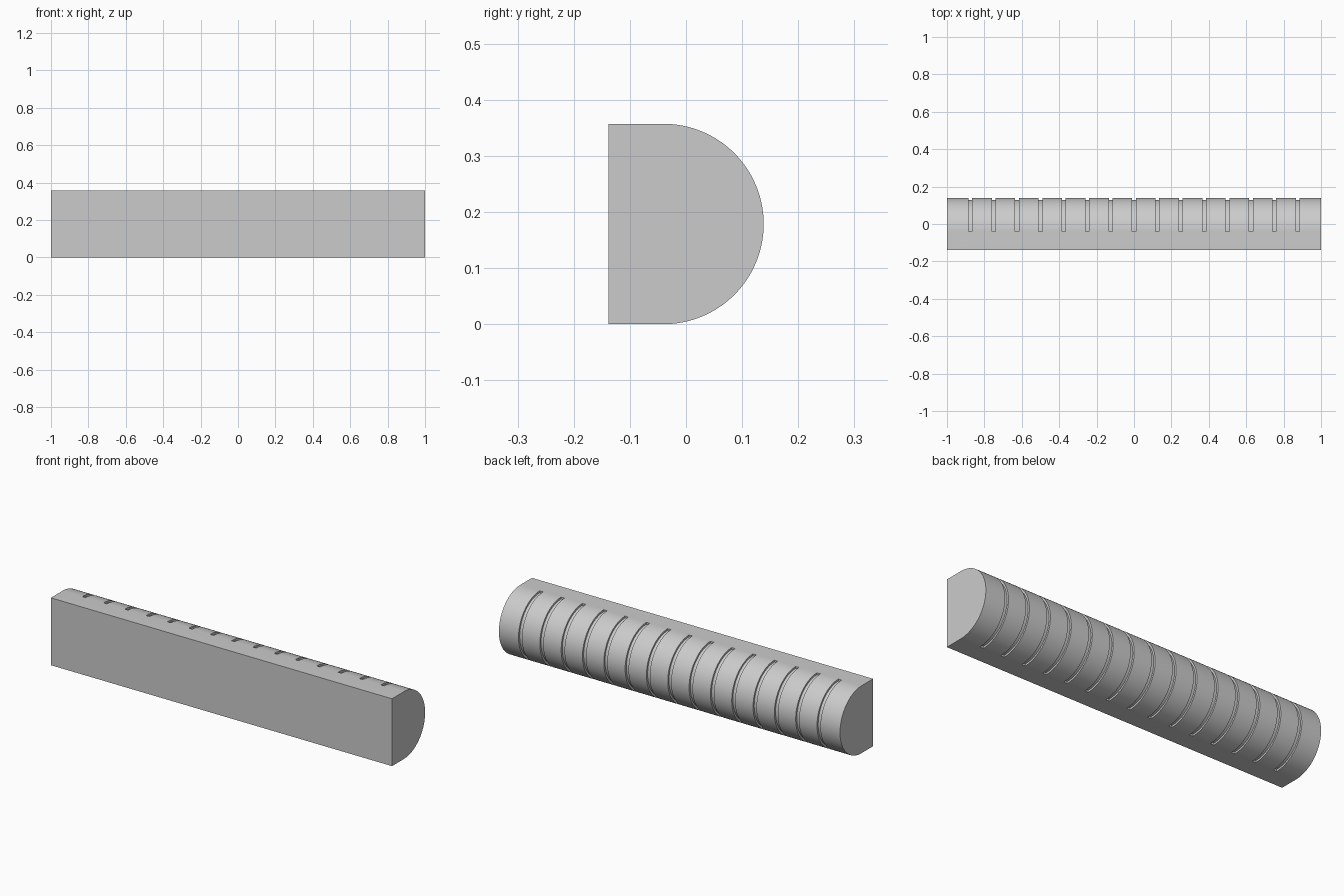
import bpy, bmesh, math

if "Cube" in bpy.data.objects:
    bpy.data.objects.remove(bpy.data.objects["Cube"])

R, CY, CZ = 0.1785, -0.04, 0.1785   # rounded side radius and centre
BACK = -0.1385                      # flat face
DEPTH, HALF_W, STEP = 0.01, 0.01, 0.125
SEGS = 64


def section(bm, x, depth):
    """D-shaped cross-section; the round side is sunk by depth."""
    pts = [(BACK, 0), (CY, 0)]
    for i in range(SEGS + 1):
        a = -math.pi / 2 + math.pi * i / SEGS
        pts.append((CY + (R - depth) * math.cos(a), CZ + (R - depth) * math.sin(a)))
    pts += [(CY, 2 * R), (BACK, 2 * R)]
    return [bm.verts.new((x, y, z)) for y, z in pts]


# Stations along the bar: fifteen shallow grooves
stations = [(-1, 0)]
for k in range(-7, 8):
    x = k * STEP
    stations += [(x - HALF_W, 0), (x - HALF_W, DEPTH), (x + HALF_W, DEPTH), (x + HALF_W, 0)]
stations.append((1, 0))

# Skin the sections and cap the ends
bm = bmesh.new()
rings = [section(bm, x, d) for x, d in stations]
for a, b in zip(rings, rings[1:]):
    for i in range(len(a)):
        j = (i + 1) % len(a)
        bm.faces.new((a[i], a[j], b[j], b[i]))
bm.faces.new(rings[0])
bm.faces.new(rings[-1])
bmesh.ops.remove_doubles(bm, verts=bm.verts, dist=1e-5)
bmesh.ops.recalc_face_normals(bm, faces=bm.faces)

mesh = bpy.data.meshes.new("grooved_bar")
bm.to_mesh(mesh)
bm.free()
bar = bpy.data.objects.new("grooved_bar", mesh)
bpy.context.collection.objects.link(bar)

# Plain grey finish
grey = bpy.data.materials.new("light_grey")
grey.diffuse_color = (0.6, 0.6, 0.6, 1)
grey.use_nodes = True
grey.node_tree.nodes["Principled BSDF"].inputs["Base Color"].default_value = grey.diffuse_color
mesh.materials.append(grey)

bpy.context.view_layer.objects.active = bar
bar.select_set(True)
bpy.ops.object.shade_smooth_by_angle(angle=math.radians(30))
